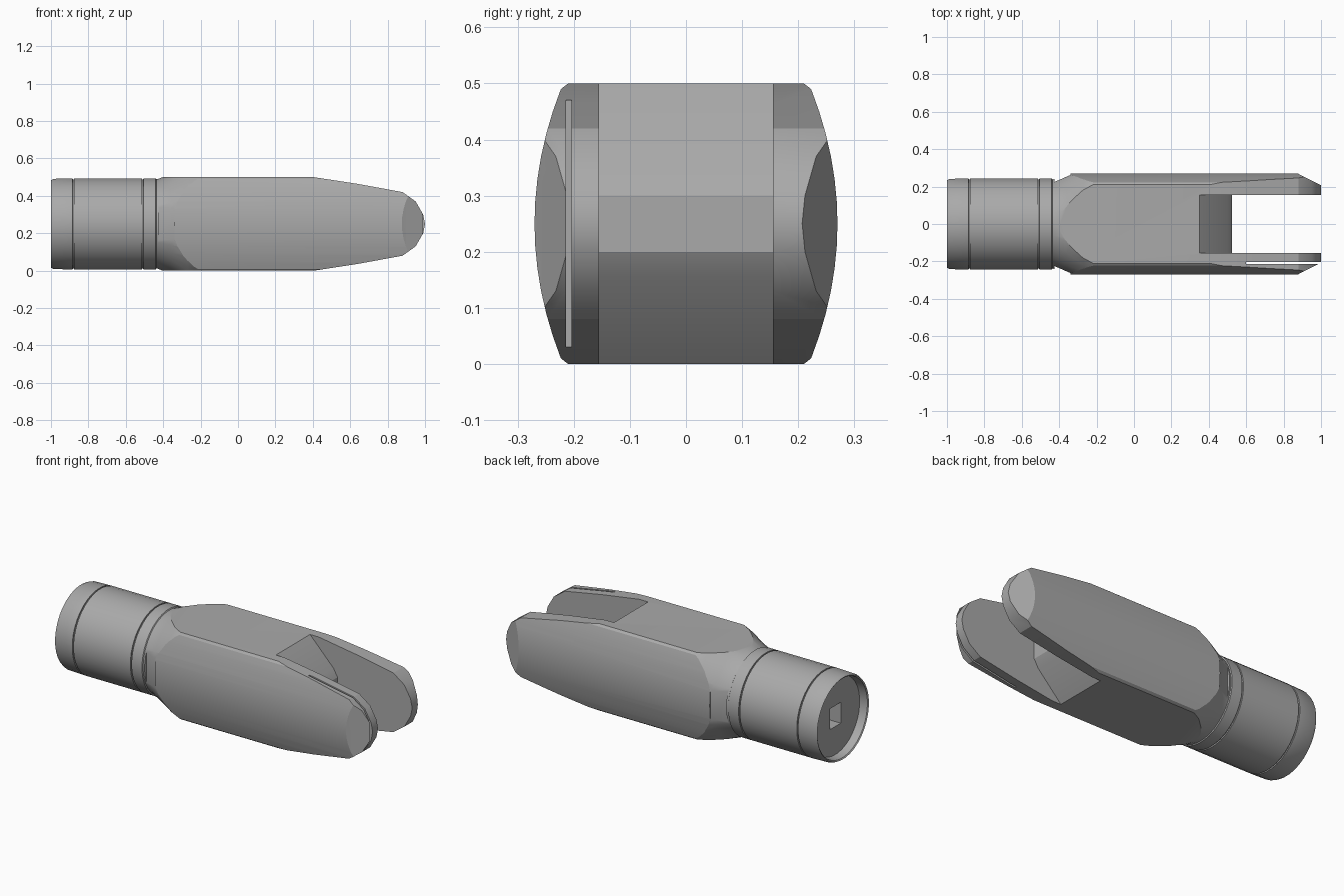
import bpy, bmesh, math

if "Cube" in bpy.data.objects:
    bpy.data.objects.remove(bpy.data.objects["Cube"], do_unlink=True)

MID = 0.25  # height of the long axis

steel = bpy.data.materials.new("grey steel")
steel.use_nodes = True
GREY = (0.4, 0.4, 0.4, 1)
steel.diffuse_color = GREY
steel.node_tree.nodes["Principled BSDF"].inputs["Base Color"].default_value = GREY


def loft(name, rings):
    """Closed skin through rings of equal size, capped at both ends."""
    bm = bmesh.new()
    rows = [[bm.verts.new((x, y, z + MID)) for x, y, z in ring] for ring in rings]
    n = len(rows[0])
    for a, b in zip(rows, rows[1:]):
        for i in range(n):
            j = (i + 1) % n
            bm.faces.new((a[i], a[j], b[j], b[i]))
    bm.faces.new(rows[0])
    bm.faces.new(rows[-1])
    bmesh.ops.recalc_face_normals(bm, faces=bm.faces)
    mesh = bpy.data.meshes.new(name)
    bm.to_mesh(mesh)
    bm.free()
    mesh.materials.append(steel)
    ob = bpy.data.objects.new(name, mesh)
    bpy.context.collection.objects.link(ob)
    return ob


def lathe(name, profile, n=36):
    """Turn (x, radius) points about the long axis."""
    turn = [2 * math.pi * (i + 0.5) / n for i in range(n)]
    return loft(name, [[(x, r * math.cos(t), r * math.sin(t)) for t in turn]
                       for x, r in profile])


def prism(name, pts, axis, lo, hi):
    """Extrude a 2D outline along the x, y or z axis."""
    place = {"x": lambda p, d: (d, p[0], p[1]),
             "y": lambda p, d: (p[0], d, p[1]),
             "z": lambda p, d: (p[0], p[1], d)}[axis]
    return loft(name, [[place(p, d) for p in pts] for d in (lo, hi)])


def box(name, x, y, z):
    return prism(name, [(x[0], y[0]), (x[1], y[0]), (x[1], y[1]), (x[0], y[1])], "z", *z)


def mirrored(half):
    """Close an outline by reflecting its second coordinate."""
    return half + [(a, -b) for a, b in reversed(half) if abs(b) > 1e-6]


def cut(target, tool, operation):
    mod = target.modifiers.new("cut", "BOOLEAN")
    mod.operation, mod.object, mod.solver = operation, tool, "EXACT"
    bpy.context.view_layer.objects.active = target
    bpy.ops.object.modifier_apply(modifier=mod.name)
    bpy.data.objects.remove(tool, do_unlink=True)


# Neck: turned bar with a shallow end recess and two fine grooves
profile = [(-0.95, 0.222), (-0.995, 0.228), (-1.0, 0.235), (-0.985, 0.242)]
for g in (-0.88, -0.51):
    profile += [(g - 0.004, 0.245), (g - 0.003, 0.238), (g + 0.003, 0.238), (g + 0.004, 0.245)]
profile += [(-0.44, 0.245), (-0.43, 0.23)]
neck = lathe("neck", profile)
cut(neck, box("socket_cutter", (-1.1, -0.88), (-0.05, 0.05), (-0.06, 0.06)), "DIFFERENCE")

# Fork body: bar with bulging cheeks, rounded into the neck
side = [(0.27 - 0.047 * (z / 0.24) ** 2, z)
        for z in [0.24 * (i / 6 - 1) for i in range(13)]]
section = [(0.21, -0.25)] + side + [(0.21, 0.25)]
section += [(-y, z) for y, z in reversed(section)]
body = prism("fork_body", section, "x", -0.6, 1.1)
flare = lathe("flare_cutter", [(-0.5, 0.235), (-0.43, 0.24), (-0.36, 0.268),
                               (-0.27, 0.31), (-0.17, 0.345), (1.2, 0.37)])
cut(body, flare, "INTERSECT")

# Tapered, rounded nose in side outline and in plan
nose = mirrored([(-0.7, 0.26), (0.34, 0.26), (0.64, 0.214), (0.88, 0.17),
                 (0.95, 0.12), (0.99, 0.05), (1.0, 0)])
cut(body, prism("nose_cutter", nose, "y", -0.4, 0.4), "INTERSECT")
plan = mirrored([(-0.7, 0.3), (0.82, 0.3), (0.9, 0.257), (1.05, 0.182)])
cut(body, prism("plan_cutter", plan, "z", -0.4, 0.4), "INTERSECT")

# Fork slot with a wedge-shaped floor
slot = mirrored([(1.2, 0.4), (0.233, 0.4), (0.35, 0.25), (0.5, 0.095), (0.525, 0.05)])
cut(body, prism("slot_cutter", slot, "y", -0.155, 0.155), "DIFFERENCE")

# Thin slit between the inner plate and the right cheek
cut(body, box("slit_cutter", (0.6, 1.1), (-0.214, -0.204), (-0.4, 0.4)), "DIFFERENCE")

# Small wedge pockets where the cheeks meet the neck
for s in (-1, 1):
    wedge = [(-0.425, s * 0.4), (-0.425, s * 0.225), (-0.34, s * 0.262), (-0.34, s * 0.4)]
    cut(body, prism("pocket_cutter", wedge, "z", -0.1, 0.1), "DIFFERENCE")

# Smooth shading with crisp edges
for ob in (neck, body):
    bpy.ops.object.select_all(action="DESELECT")
    ob.select_set(True)
    bpy.context.view_layer.objects.active = ob
    bpy.ops.object.shade_smooth_by_angle(angle=math.radians(25))
